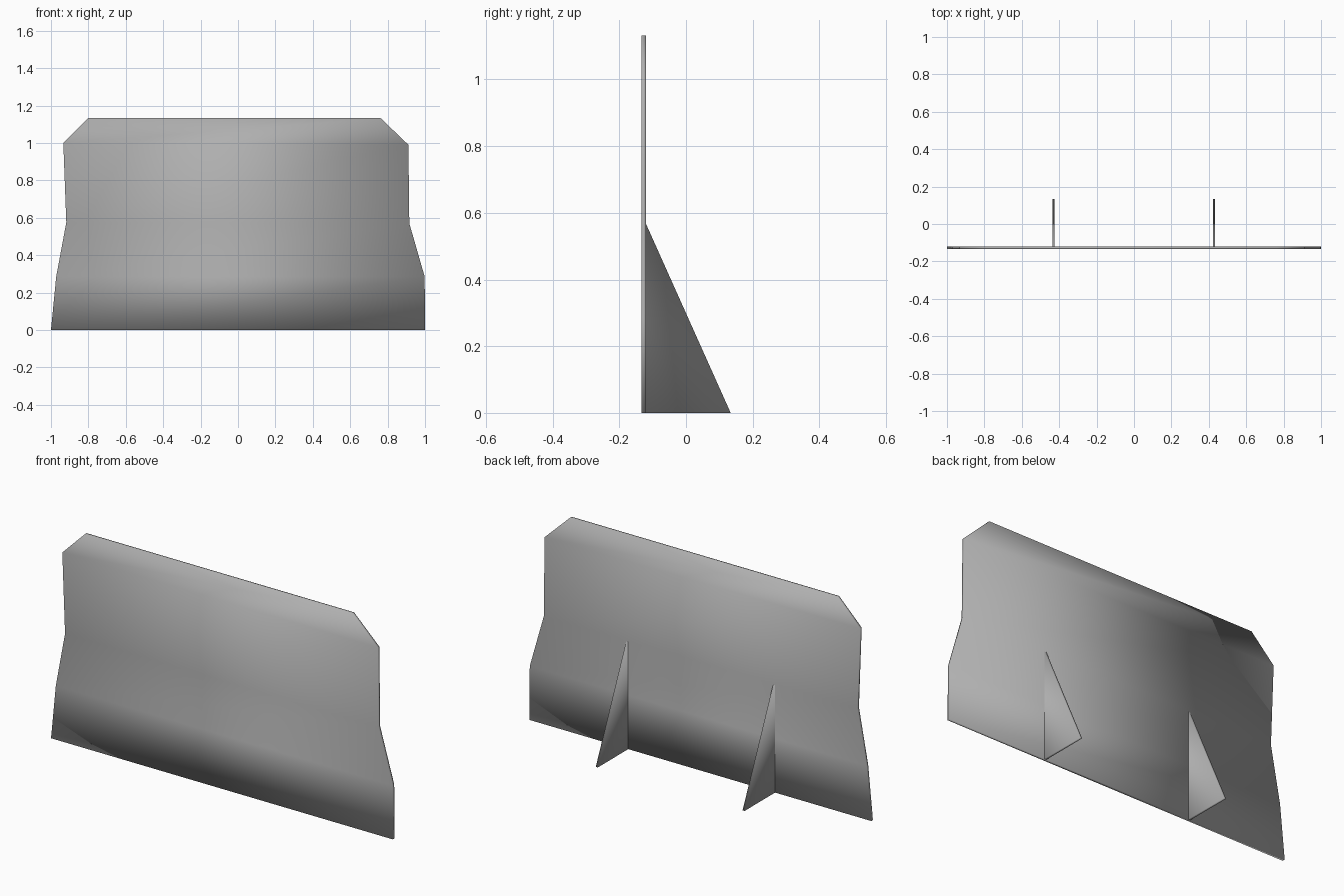
import bpy

if "Cube" in bpy.data.objects:
    bpy.data.objects.remove(bpy.data.objects["Cube"])

# Darker grey for the whole model
grey = bpy.data.materials.new("dark_grey")
grey.diffuse_color = (0.43, 0.43, 0.43, 1.0)
grey.use_nodes = True
grey.node_tree.nodes["Principled BSDF"].inputs["Base Color"].default_value = grey.diffuse_color


def extruded(name, polygons, points, axis, lo, hi, open_edges=()):
    """Slab from 2D points extruded along x or y, with the given face layout."""
    n = len(points)
    if axis == 'y':
        verts = [(a, d, b) for d in (lo, hi) for a, b in points]
    else:
        verts = [(d, a, b) for d in (lo, hi) for a, b in points]
    faces = [tuple(p) for p in polygons]
    faces += [tuple(i + n for i in reversed(p)) for p in polygons]
    # rim: every edge used by only one polygon
    edges = [(p[i], p[(i + 1) % len(p)]) for p in polygons for i in range(len(p))]
    faces += [(b, a, a + n, b + n) for a, b in edges
              if (b, a) not in edges and (a, b) not in open_edges]
    # outward winding
    if axis == 'x':
        faces = [tuple(reversed(f)) for f in faces]
    mesh = bpy.data.meshes.new(name)
    mesh.from_pydata(verts, [], faces)
    mesh.update()
    # blended shading over all edges
    mesh.polygons.foreach_set("use_smooth", [True] * len(mesh.polygons))
    mesh.materials.append(grey)
    obj = bpy.data.objects.new(name, mesh)
    bpy.context.collection.objects.link(obj)
    return obj


# Upright board: rows of (left x, left z, right x, right z), bottom to top
rows = [(-1.0, 0.0, 1.0, 0.0), (-0.972, 0.285, 0.998, 0.285),
        (-0.918, 0.575, 0.916, 0.57), (-0.934, 1.0, 0.911, 0.99),
        (-0.802, 1.132, 0.763, 1.132)]
outline = [p for lx, lz, rx, rz in rows for p in ((lx, lz), (rx, rz))]
bands = [(2 * i, 2 * i + 1, 2 * i + 3, 2 * i + 2) for i in range(len(rows) - 1)]
extruded("board", bands, outline, 'y', -0.134, -0.12)

# Triangular back supports, open where they meet the board
for side, x in (("left", -0.431), ("right", 0.428)):
    extruded("support_" + side, [(0, 1, 2)],
             [(-0.12, 0.0), (0.134, 0.0), (-0.12, 0.567)],
             'x', x - 0.006, x + 0.006, open_edges=[(2, 0)])
